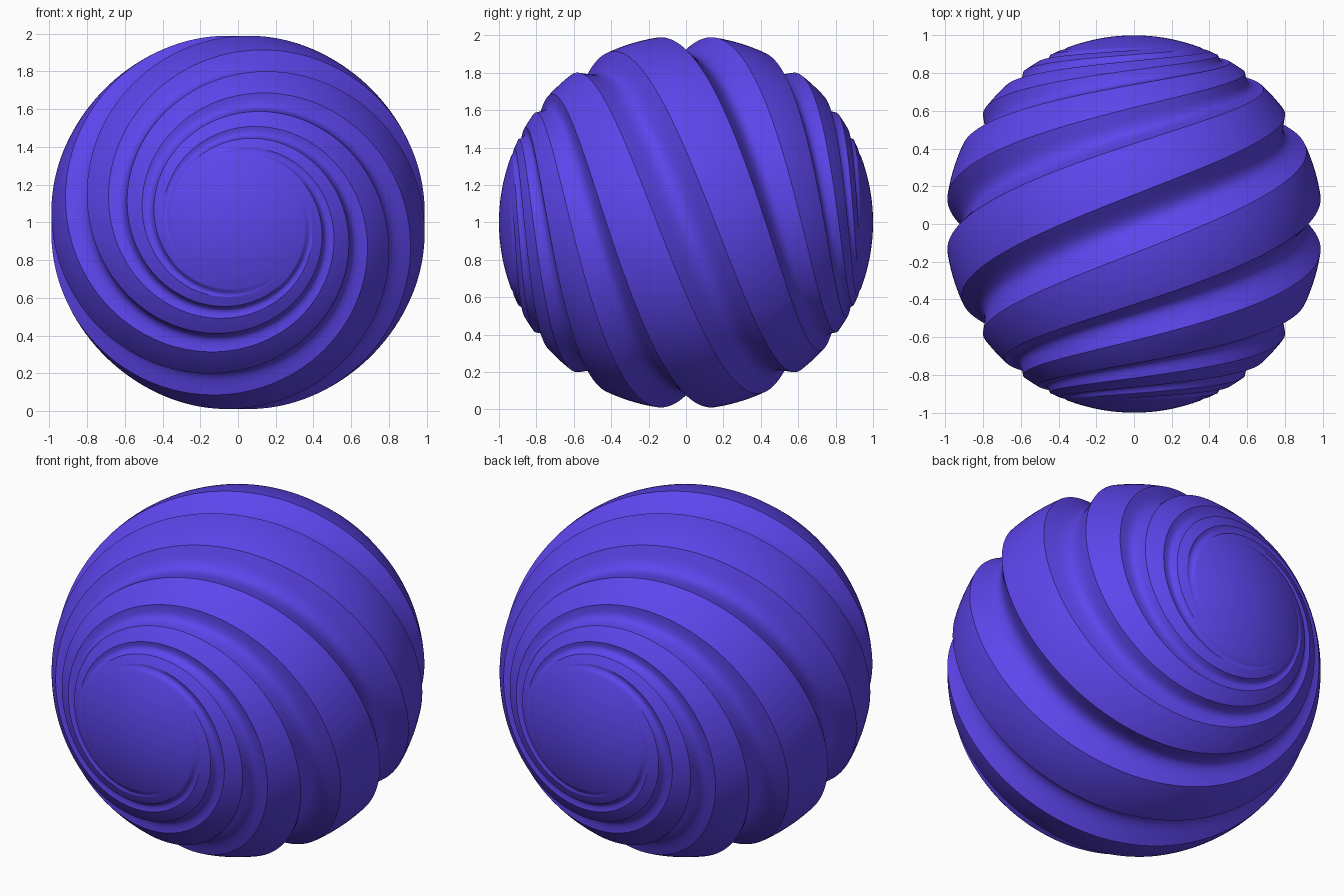
import bpy, math

if "Cube" in bpy.data.objects:
    bpy.data.objects.remove(bpy.data.objects["Cube"])

N = 160                        # columns around the y axis
STEP = 2 * math.pi / N         # angle per column
DT = STEP / 2.5                # slope (y / radius) per row, so grooves follow cell diagonals
ROWS = 178                     # grooved rows on each side of the equator
CAP = 14                       # smooth rings on each end cap
DEPTH = 0.10


def smoothstep(a, b, x):
    k = max(0.0, min(1.0, (x - a) / (b - a)))
    return k * k * (3 - 2 * k)


def point(lat, t, i, j):
    # four spiral grooves cut into a unit sphere, fading out at the end caps
    fade = math.cos(lat) ** 2.3 * (1 - smoothstep(2.1, 2.75, abs(t)))
    r = 1 - DEPTH * fade * max(0.0, math.cos(4 * STEP * (i + j)))
    phi = STEP * i
    return (r * math.cos(lat) * math.cos(phi),
            r * math.sin(lat),
            1 + r * math.cos(lat) * math.sin(phi))


# latitude rings from front cap to back cap
t_max = ROWS * DT
lat_max = math.atan(t_max)
rings = []
for k in range(1, CAP):
    rings.append((-math.pi / 2 + (math.pi / 2 - lat_max) * k / CAP, -9.0, 0))
for j in range(-ROWS, ROWS + 1):
    rings.append((math.atan(j * DT), j * DT, j))
for k in range(CAP - 1, 0, -1):
    rings.append((math.pi / 2 - (math.pi / 2 - lat_max) * k / CAP, 9.0, 0))

verts = [point(lat, t, i, j) for lat, t, j in rings for i in range(N)]
faces = []
for a in range(len(rings) - 1):
    for i in range(N):
        n = (i + 1) % N
        p, q = a * N + i, a * N + n
        faces += [(p, p + N, q), (q, p + N, q + N)]

# poles
front, back = len(verts), len(verts) + 1
verts += [(0, -1, 1), (0, 1, 1)]
last = (len(rings) - 1) * N
for i in range(N):
    n = (i + 1) % N
    faces += [(front, i, n), (back, last + n, last + i)]

mesh = bpy.data.meshes.new("spiral_grooved_ball")
mesh.from_pydata(verts, [], faces)
mesh.update()
ball = bpy.data.objects.new("spiral_grooved_ball", mesh)
bpy.context.collection.objects.link(ball)

mat = bpy.data.materials.new("violet_blue")
mat.diffuse_color = (0.11, 0.06, 0.84, 1)
mat.use_nodes = True
mat.node_tree.nodes["Principled BSDF"].inputs["Base Color"].default_value = mat.diffuse_color
mesh.materials.append(mat)

bpy.context.view_layer.objects.active = ball
ball.select_set(True)
bpy.ops.object.shade_smooth_by_angle(angle=math.radians(25))
